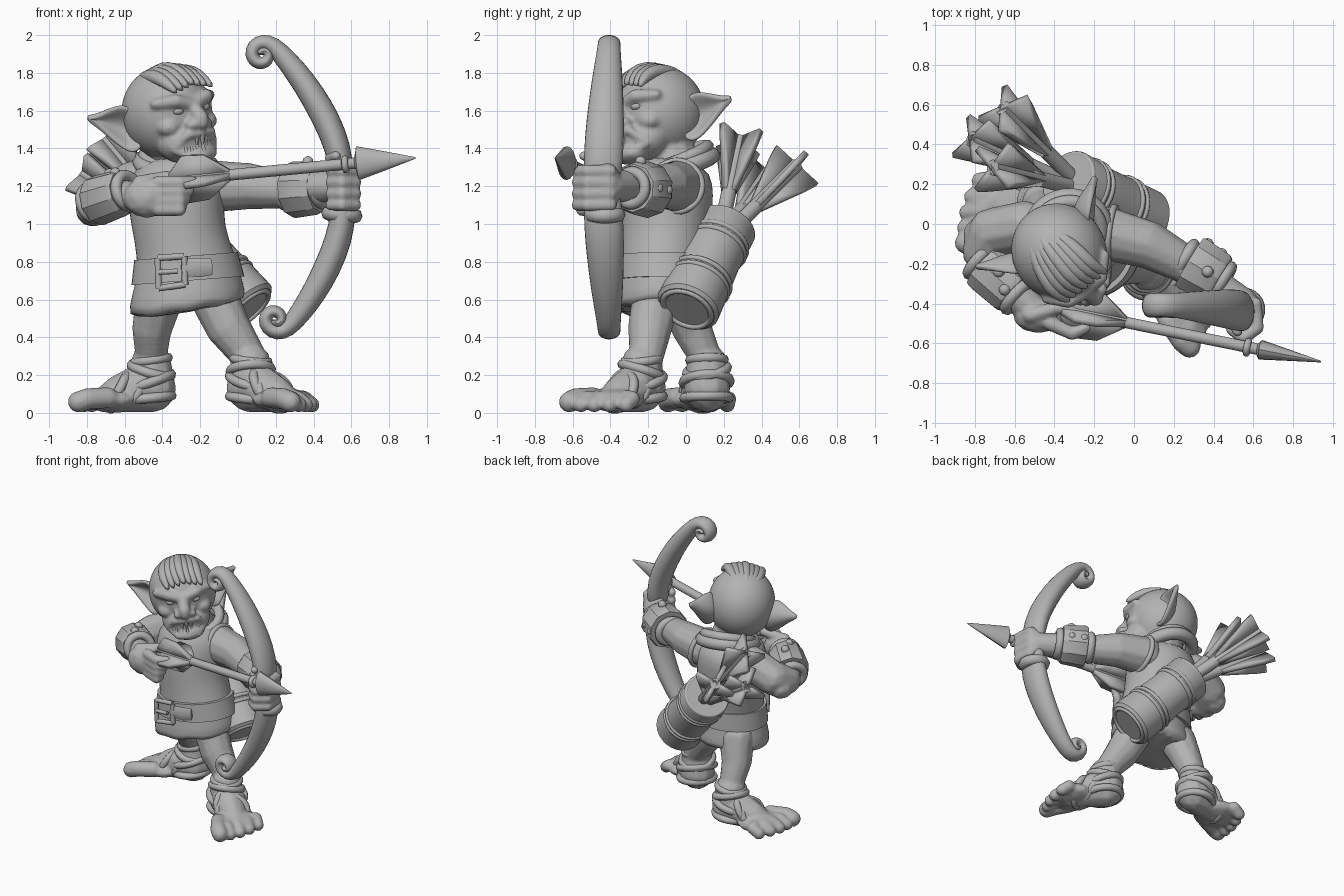
import bpy, bmesh, math
from mathutils import Vector, Matrix

default_cube = bpy.data.objects.get("Cube")
if default_cube:
    bpy.data.objects.remove(default_cube, do_unlink=True)

clay = bpy.data.materials.new("clay grey")
clay.use_nodes = True
clay.diffuse_color = (.45, .45, .45, 1)
clay.node_tree.nodes["Principled BSDF"].inputs["Base Color"].default_value = clay.diffuse_color
IDENTITY = Matrix.Identity(4)
head_turn = Matrix.Rotation(math.radians(37), 4, 'Z') @ Matrix.Rotation(math.radians(-8), 4, 'Y')
head_frame = Matrix.Translation((-.375, -.14, 1.58)) @ head_turn


def finish(name, bm, level=0, solid=0, voxel=0, angle=45):
    """Turn a bmesh into a shaded object with its modifiers."""
    bmesh.ops.recalc_face_normals(bm, faces=bm.faces)
    mesh = bpy.data.meshes.new(name)
    bm.to_mesh(mesh)
    bm.free()
    mesh.materials.append(clay)
    mesh.shade_smooth()
    mesh.set_sharp_from_angle(angle=math.radians(angle))
    part = bpy.data.objects.new(name, mesh)
    bpy.context.collection.objects.link(part)
    if solid:
        shell = part.modifiers.new("thickness", 'SOLIDIFY')
        shell.thickness, shell.offset = solid, 0
    if voxel:
        remesh = part.modifiers.new("blend", 'REMESH')
        remesh.mode, remesh.voxel_size, remesh.use_smooth_shade = 'VOXEL', voxel, True
        relax = part.modifiers.new("relax", 'SMOOTH')
        relax.factor, relax.iterations = .5, 4
    if level:
        part.modifiers.new("rounding", 'SUBSURF').levels = level
        part.modifiers["rounding"].render_levels = level
    return part


def sweep(name, points, sides=12, axis=(0, 1, 0), level=1, angle=60):
    """Loft elliptical rings along points of (x, y, z, radius along axis, other radius)."""
    bm, rings = bmesh.new(), []
    centres, axis = [Vector(p[:3]) for p in points], Vector(axis)
    last = len(points) - 1
    for i, p in enumerate(points):
        tangent = (centres[min(i + 1, last)] - centres[max(i - 1, 0)]).normalized()
        side = (axis - tangent * axis.dot(tangent)).normalized()
        normal = tangent.cross(side)
        turns = [math.tau * k / sides for k in range(sides)]
        rings.append([bm.verts.new(centres[i] + side * p[3] * math.cos(a) + normal * p[-1] * math.sin(a))
                      for a in turns])
    for low, high in zip(rings, rings[1:]):
        for k in range(sides):
            j = (k + 1) % sides
            bm.faces.new((low[k], low[j], high[j], high[k]))
    bm.faces.new(rings[0][::-1])
    bm.faces.new(rings[-1])
    return finish(name, bm, level, angle=angle)


def blob(bm, centre, radii, frame=IDENTITY, detail=2):
    place = frame @ Matrix.Translation(centre) @ Matrix.Diagonal((*radii, 1))
    bmesh.ops.create_icosphere(bm, subdivisions=detail, radius=1, matrix=place)


def limb(bm, points, frame=IDENTITY, steps=6):
    """Chain of overlapping balls through points of (x, y, z, radius)."""
    for start, end in zip(points, points[1:]):
        for k in range(steps + 1):
            p = Vector(start).lerp(Vector(end), k / steps)
            blob(bm, p[:3], [p[3]] * 3, frame)


def ring(name, centre, normal, radius, thick):
    turn = Vector(normal).to_track_quat('Z', 'Y').to_euler()
    bpy.ops.mesh.primitive_torus_add(location=centre, rotation=turn, major_radius=radius,
                                     minor_radius=thick, major_segments=32, minor_segments=8)
    part = bpy.context.object
    part.name = name
    part.data.materials.append(clay)
    part.data.shade_smooth()


# Head and face, in the turned frame of the head
skin = bmesh.new()
blob(skin, (0, 0, .01), (.235, .25, .25), head_frame, 4)
blob(skin, (0, -.14, -.14), (.17, .14, .12), head_frame, 3)
blob(skin, (.01, -.22, -.21), (.11, .08, .06), head_frame, 3)
limb(skin, [(0, -.23, .06, .035), (0, -.29, -.02, .045), (0, -.3, -.045, .035)], head_frame)
for s in (-1, 1):
    limb(skin, [(0, -.24, .05, .035), (s * .1, -.225, .085, .038), (s * .18, -.15, .08, .03)], head_frame)
    blob(skin, (s * .05, -.27, -.05), (.03, .04, .028), head_frame)
    blob(skin, (s * .12, -.16, -.05), (.07, .07, .055), head_frame)
    limb(skin, [(0, -.285, -.1, .02), (s * .08, -.265, -.1, .024), (s * .13, -.2, -.17, .024),
                (s * .07, -.265, -.22, .024), (0, -.285, -.22, .024)], head_frame)

# Neck and arms
limb(skin, [(-.31, -.05, 1.25, .15), (-.35, -.1, 1.42, .14)])
limb(skin, [(-.55, -.01, 1.21, .13), (-.71, -.04, 1.13, .125), (-.76, -.14, 1.09, .105),
            (-.64, -.31, 1.14, .095), (-.5, -.44, 1.15, .08)])
limb(skin, [(-.13, -.05, 1.2, .14), (.06, -.1, 1.2, .125), (.25, -.2, 1.18, .1),
            (.42, -.32, 1.2, .09), (.55, -.4, 1.2, .08)])
blob(skin, (-.77, -.06, 1.07), (.09, .1, .085))

# Hands: one pinching the string, one gripping the bow
blob(skin, (-.48, -.46, 1.14), (.13, .09, .11))
for i in range(4):
    z = 1.22 - i * .048
    limb(skin, [(-.42, -.5, z, .038), (-.31, -.55, z, .036), (-.24 - i * .02, -.52, z + .005, .03)])
limb(skin, [(-.52, -.46, 1.22, .04), (-.38, -.42, 1.25, .034), (-.29, -.44, 1.24, .028)])
blob(skin, (.57, -.42, 1.2), (.075, .08, .14))
for i in range(4):
    z = 1.1 + i * .06
    limb(skin, [(.61, -.4, z, .035), (.62, -.52, z, .035), (.55, -.575, z, .033), (.49, -.53, z, .03)])
limb(skin, [(.53, -.4, 1.28, .04), (.49, -.47, 1.35, .033), (.52, -.54, 1.36, .028)])

# Legs with round calves
limb(skin, [(-.42, -.02, .6, .13), (-.455, .03, .45, .11), (-.46, .11, .28, .085)])
limb(skin, [(-.12, -.16, .6, .13), (-.05, -.19, .45, .12), (.07, -.21, .28, .09)])


# Feet: toes in a fan, bandaged ankles
def foot(side, heel, degrees):
    frame = Matrix.Translation(heel) @ Matrix.Rotation(math.radians(degrees), 4, 'Z')
    limb(skin, [(.02, 0, .13, .125), (.03, 0, .26, .11)], frame)
    limb(skin, [(.02, 0, .12, .118), (.09, 0, .13, .128), (.2, 0, .1, .1), (.28, 0, .07, .07)], frame)
    blob(skin, (.25, 0, .07), (.16, .165, .065), frame)
    for i in range(5):
        y = side * (.15 - i * .075)
        r = .058 if i == 0 else .043
        reach = .44 - .007 * i * i
        limb(skin, [(.28, y * .8, .08, r), (reach - .05, y, .075, r), (reach, y, r, r)], frame)
    wraps = [(.03, .28, .09, (.15, 0, 1)), (.03, .225, .108, (-.25, .2, 1)), (.04, .165, .123, (.35, 0, 1)),
             (.13, .13, .105, (1, .3, .5)), (.2, .11, .1, (1, -.2, .5)), (.04, .08, .12, (.1, 0, 1))]
    for x, z, radius, normal in wraps:
        ring("foot_wrap", frame @ Vector((x, 0, z)), frame.to_3x3() @ Vector(normal), radius, .026)


foot(1, (-.43, .115, 0), 188)
foot(-1, (.045, -.215, 0), -41)
finish("skin", skin, voxel=.0115)

# Eyes and jagged teeth
eyes, teeth = bmesh.new(), bmesh.new()
for s in (-1, 1):
    blob(eyes, (s * .085, -.215, .03), (.035, .03, .022), head_frame)
for i in range(7):
    x = (i - 3) * .03
    y = -.285 + abs(x) * .4
    for z, flip in ((-.13, math.pi), (-.185, 0)):
        place = Matrix.Translation((x, y, z)) @ Matrix.Rotation(flip, 4, 'X')
        bmesh.ops.create_cone(teeth, cap_ends=True, segments=8, radius1=.018, radius2=.006,
                              depth=.06, matrix=head_frame @ place)
finish("eyes", eyes)
finish("teeth", teeth)

# Pointed cupped ears
for s in (-1, 1):
    ear, rows = bmesh.new(), []
    base, tip = Vector((s * .19, .0, -.07)), Vector((s * .385, .19, .035))
    hollow = Vector((-s * .4, .6, 0))
    for i, width in enumerate((.08, .12, .125, .105, .08, .05, .025, .005)):
        spine = base.lerp(tip, i / 7)
        rows.append([ear.verts.new(head_frame @ (spine + Vector((0, 0, v * width)) + hollow * width * (1 - v * v)))
                     for v in (-1, -.5, 0, .5, 1)])
    for a, b in zip(rows, rows[1:]):
        for k in range(4):
            ear.faces.new((a[k], a[k + 1], b[k + 1], b[k]))
    finish("ear", ear, level=2, solid=.035)

# Swept crest of hair
for i in range(7):
    x = (i - 3) * .036
    fall = abs(x) * .25
    lock = [(x * .4, .15, .19, .02), (x * .8, .05, .24 - fall, .035), (x, -.06, .25 - fall, .042),
            (x * 1.1, -.16, .225 - fall, .038), (x * 1.1 + .03, -.235, .15 - fall, .014)]
    sweep("hair_lock", [(*(head_frame @ Vector(p[:3])), p[3], p[3]) for p in lock], 8, (0, 0, 1))

# Tunic with a slanted hem, collar and belt
tunic = sweep("tunic", [(-.27, -.13, .53, .31, .26), (-.27, -.13, .58, .31, .26), (-.26, -.13, .7, .285, .24),
                        (-.275, -.12, .8, .26, .23), (-.31, -.11, .95, .24, .235), (-.33, -.1, 1.12, .26, .245),
                        (-.33, -.08, 1.25, .25, .23), (-.34, -.06, 1.35, .17, .17)], 28, (1, 0, 0))
for v in tunic.data.vertices:
    if v.co.z < .65:
        v.co.z += .18 * (v.co.x + .27) + .01 * math.sin(v.co.x * 30)
ring("collar", (-.33, -.04, 1.31), (.1, -.3, 1), .185, .045)
ring("collar_fold", (-.33, -.04, 1.35), (.1, -.4, 1), .165, .035)
for s in (-1, 1):
    ring("shoulder_seam", (-.32 + s * .21, -.05, 1.2), (s, -.1, .15), .135, .018)
sweep("belt", [(-.265, -.125, .7, .3, .256), (-.275, -.125, .83, .275, .25)], 40, (1, 0, 0), 0)
sweep("belt_end", [(-.3, -.39, .765, .05, .02), (-.2, -.385, .77, .05, .02), (-.14, -.365, .775, .045, .02)],
      4, (0, 0, 1), 0)
corners = [(-.42, .66), (-.28, .68), (-.285, .83), (-.425, .82)]
for (x, z), (u, w) in zip(corners, corners[1:] + corners[:1]):
    sweep("buckle_bar", [(x, -.39, z, .017), (u, -.39, w, .017)], 8, (0, 1, 0), 0)
sweep("buckle_pin", [(-.42, -.4, .745, .014), (-.32, -.405, .75, .014)], 8, (0, 1, 0), 0)


# Studded forearm guards
def guard(start, end, wide, studs):
    a, b = Vector(start), Vector(end)
    spots = [(0, .95), (.1, 1), (.9, .93), (1, .85)]
    sweep("forearm_guard", [(*a.lerp(b, t), r * wide, r * wide) for t, r in spots], 10, (0, 0, 1), 0, 30)
    knobs = bmesh.new()
    for p in studs:
        blob(knobs, p, (.03, .03, .03))
    finish("guard_studs", knobs)
    for t in (-.15, 1.1):
        ring("sleeve_fold", a.lerp(b, t), b - a, .085, .03)


guard((-.75, -.21, 1.12), (-.6, -.35, 1.17), .135, [(-.65, -.33, 1.27), (-.71, -.35, 1.2), (-.68, -.24, 1.265)])
guard((.28, -.19, 1.18), (.43, -.28, 1.19), .15, [(.37, -.1, 1.18), (.44, -.15, 1.19), (.37, -.24, 1.33)])
ring("wrist_cloth", (.55, -.43, 1.05), (.1, 0, 1), .07, .04)

# Bow: two limbs with curled tips
for s, lean in ((1, 0), (-1, .1)):
    path = [(.55, 0, .1, .06), (.545, .14, .108, .07), (.505, .28, .108, .075), (.43, .43, .098, .075),
            (.34, .57, .085, .068), (.26, .67, .072, .06)]
    for k in range(12):
        angle = math.radians(45 + k * 45)
        r = .078 - k * .0062
        path.append((.13 + r * math.cos(angle), .7 + r * math.sin(angle), .062, .05 - k * .0025))
    sweep("bow_limb", [(x + lean * z, -.445 + z * .05, 1.195 + s * z, a, b) for x, z, a, b in path], 12)


# Arrows with flared vanes
def arrow(name, tail, tip, outline, twist, radius):
    a, b = Vector(tail), Vector(tip)
    sweep(name + "_shaft", [(*a, radius, radius), (*b, radius, radius)], 10, (0, 0, 1), 0)
    frame = Matrix.Translation(a) @ (b - a).to_track_quat('Z', 'Y').to_matrix().to_4x4()
    vanes = bmesh.new()
    for k in range(4):
        turn = frame @ Matrix.Rotation(twist + k * math.pi / 2, 4, 'Z')
        vanes.faces.new([vanes.verts.new(turn @ Vector((x, 0, z))) for x, z in outline])
    finish(name + "_vanes", vanes, solid=.034, angle=30)


arrow("nocked_arrow", (-.36, -.43, 1.23), (.65, -.635, 1.325),
      [(0, .0), (.04, 0), (.13, .08), (.12, .2), (.025, .33), (0, .33)], .3, .03)
sweep("arrow_head", [(.62, -.63, 1.32, .03, .03), (.635, -.632, 1.322, .09, .05), (.78, -.66, 1.335, .05, .028),
                     (.94, -.692, 1.35, .004, .004)], 16, (0, 0, 1), 0, 35)
ring("arrow_binding", (.57, -.62, 1.316), (1, -.2, .1), .03, .018)

# Quiver on the back with three spare arrows
bottom, mouth = Vector((.055, .005, .55)), Vector((-.33, .215, .99))
lean = mouth - bottom
sweep("quiver", [(*(bottom + lean * t), r, r) for t, r in
                 ((0, .155), (.03, .173), (.25, .168), (.6, .158), (.97, .165), (1, .155))], 28, (0, 1, 0), 0, 40)
for t, r in ((0, .135), (.3, .162), (.36, .162), (.74, .157), (.8, .157), (.98, .15)):
    ring("quiver_band", bottom + lean * t, lean, r, .015)
for end, twist in (((-.66, .585, 1.31), .6), ((-.82, .43, 1.27), .7), ((-.71, .285, 1.45), .5)):
    root = mouth.lerp(Vector(end), .08) - lean * .2
    arrow("spare_arrow", end, root, [(0, 0), (.15, 0), (.13, .08), (.035, .38), (0, .38)], twist, .04)
